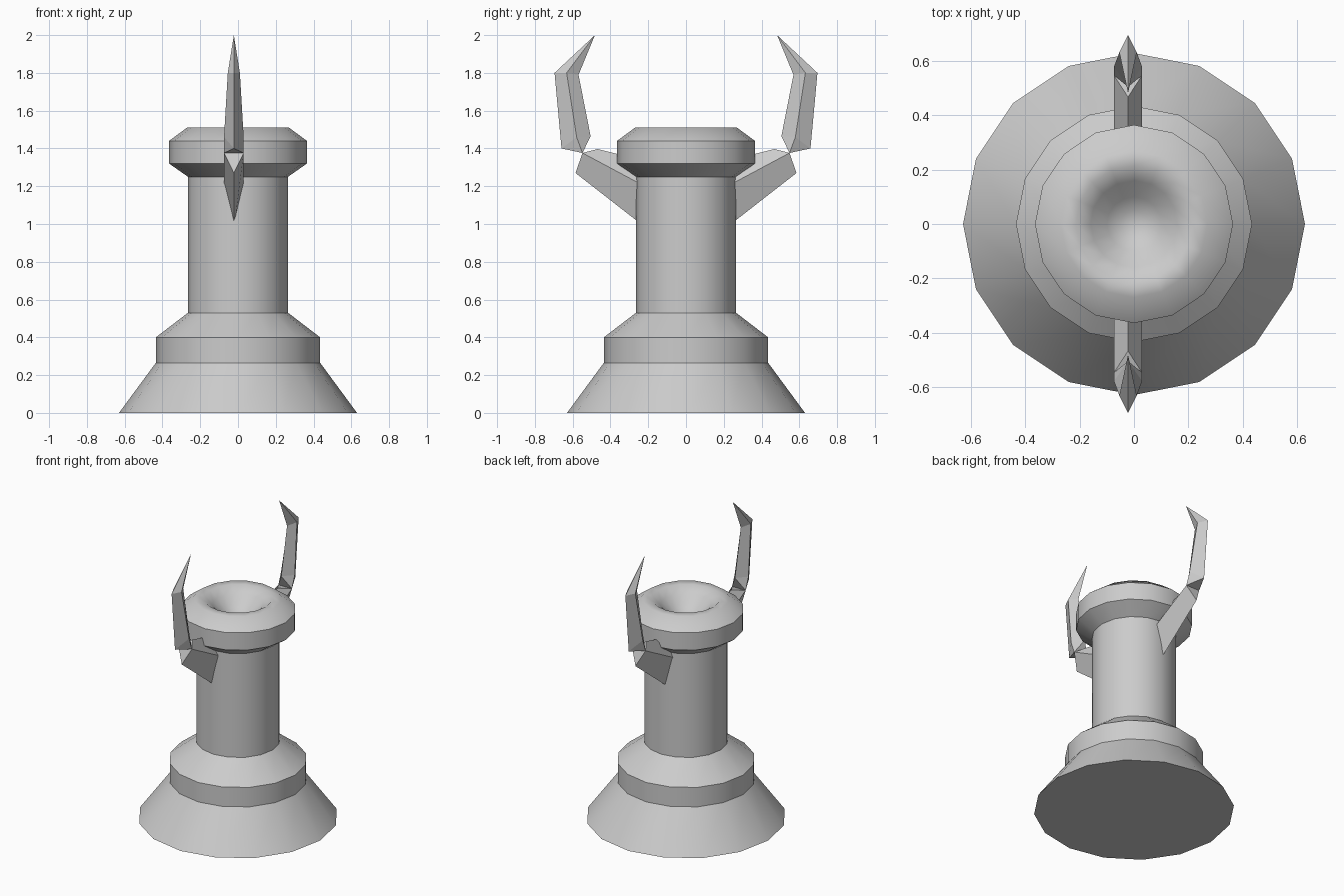
import bpy, bmesh, math
from mathutils import Vector

cube = bpy.data.objects.get("Cube")
if cube:
    bpy.data.objects.remove(cube, do_unlink=True)

grey = bpy.data.materials.new("light_grey")
grey.use_nodes = True
COLOR = (0.6, 0.6, 0.6, 1)
grey.diffuse_color = COLOR
grey.node_tree.nodes["Principled BSDF"].inputs["Base Color"].default_value = COLOR


def make_object(name, bm):
    bmesh.ops.recalc_face_normals(bm, faces=bm.faces)
    mesh = bpy.data.meshes.new(name)
    bm.to_mesh(mesh)
    bm.free()
    mesh.materials.append(grey)
    obj = bpy.data.objects.new(name, mesh)
    bpy.context.collection.objects.link(obj)
    return obj


# Turned column: flared foot, shaft, collar and dished top
profile = [(0, 0), (0.63, 0), (0.435, 0.265), (0.435, 0.4), (0.265, 0.53),
           (0.265, 1.25), (0.365, 1.32), (0.365, 1.44), (0.27, 1.51),
           (0.215, 1.51), (0.16, 1.47), (0.1, 1.41), (0.05, 1.38), (0, 1.37)]
bm = bmesh.new()
points = [bm.verts.new((r, 0, z)) for r, z in profile]
edges = [bm.edges.new(pair) for pair in zip(points, points[1:])]
bmesh.ops.spin(bm, geom=points + edges, axis=(0, 0, 1), cent=(0, 0, 0),
               angle=math.tau, steps=16)
bmesh.ops.remove_doubles(bm, verts=bm.verts, dist=0.001)
column = make_object("column", bm)
bpy.context.view_layer.objects.active = column
column.select_set(True)
bpy.ops.object.shade_smooth_by_angle(angle=math.radians(30))

# Keep the rounded lip and dish smooth
for edge in column.data.edges:
    ends = [column.data.vertices[i].co for i in edge.vertices]
    if all(p.z > 1.36 and p.xy.length < 0.3 for p in ends):
        edge.use_edge_sharp = False

# Horn rings are diamonds: outer point, side points, inner point, half width
HORN_X = -0.022
root = ((0.2, 0.97), (0.2, 1.19), (0.2, 1.33), 0.052)
elbow = ((0.585, 1.27), (0.548, 1.376), (0.468, 1.397), 0.052)
shank = ((0.659, 1.40), (0.579, 1.46), (0.505, 1.465), 0.052)
bend = ((0.696, 1.80), (0.632, 1.80), (0.569, 1.79), 0.032)
tip = (0.482, 2.0)


def ring(bm, spec, side):
    outer, mid, inner, half = spec
    layout = [(0, outer), (half, mid), (0, inner), (-half, mid)]
    return [bm.verts.new((HORN_X + x, side * y, z)) for x, (y, z) in layout]


def bridge(bm, a, b):
    for i in range(4):
        j = (i + 1) % 4
        bm.faces.new((a[i], a[j], b[j], b[i]))


def build_horn(name, side):
    bm = bmesh.new()
    # Lower arm
    a, b = ring(bm, root, side), ring(bm, elbow, side)
    bridge(bm, a, b)
    bm.faces.new(a)
    bm.faces.new((b[0], b[1], b[3]))
    bm.faces.new((b[1], b[2], b[3]))
    # Upper blade, narrowing down to the elbow edge
    c, d = ring(bm, shank, side), ring(bm, bend, side)
    bridge(bm, c, d)
    left, right = [bm.verts.new(b[i].co) for i in (1, 3)]
    for s, pinch in ((c[1], left), (c[3], right)):
        bm.faces.new((c[0], s, pinch))
        bm.faces.new((s, c[2], pinch))
    bm.faces.new((c[0], left, right))
    bm.faces.new((c[2], right, left))
    # Pointed end
    point = bm.verts.new(Vector((HORN_X, side * tip[0], tip[1])))
    for i in range(4):
        bm.faces.new((d[i], d[(i + 1) % 4], point))
    return make_object(name, bm)


build_horn("front_horn", -1)
build_horn("back_horn", 1)
